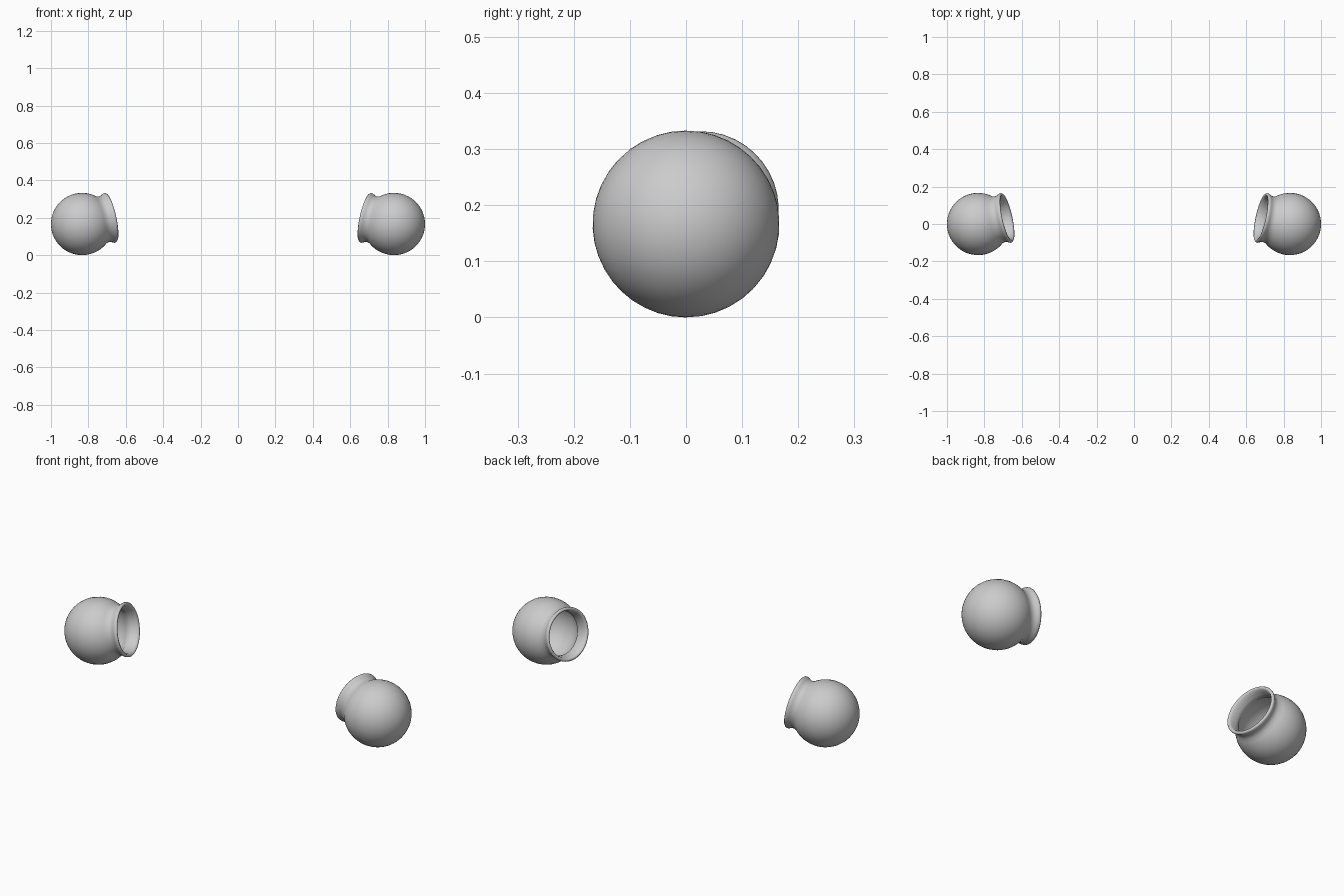
import bpy, bmesh
from math import sin, cos, acos, pi, radians
from mathutils import Vector

cube = bpy.data.objects.get("Cube")
if cube:
    bpy.data.objects.remove(cube, do_unlink=True)

RADIUS, WALL, SEGMENTS = 0.1665, 0.0145, 40

grey = bpy.data.materials.new("light_grey")
grey.use_nodes = True
colour = (0.6, 0.6, 0.6, 1)
grey.diffuse_color = colour
grey.node_tree.nodes["Principled BSDF"].inputs["Base Color"].default_value = colour


def arc(radius, end_height, steps):
    """Points (radius, height) from the closed pole up to the neck."""
    end = acos(-end_height / radius)
    return [(radius * sin(end * i / steps), -radius * cos(end * i / steps))
            for i in range(steps + 1)]


# Neck and rolled lip, from the outside of the body to the inside
lip = [(0.125, 0.12), (0.126, 0.132), (0.131, 0.142), (0.135, 0.15),
       (0.135, 0.158), (0.13, 0.163), (0.123, 0.162), (0.118, 0.155),
       (0.114, 0.14), (0.111, 0.125)]
profile = arc(RADIUS, 0.105, 22) + lip + arc(RADIUS - WALL, 0.105, 18)[::-1]


def make_bulb(name, side):
    """Hollow round vessel whose mouth points inward, back and up."""
    bm = bmesh.new()
    verts = [bm.verts.new((r, 0, h)) for r, h in profile]
    edges = [bm.edges.new(pair) for pair in zip(verts, verts[1:])]
    bmesh.ops.spin(bm, geom=verts + edges, cent=(0, 0, 0), axis=(0, 0, 1),
                   angle=2 * pi, steps=SEGMENTS, use_duplicate=False)
    bmesh.ops.remove_doubles(bm, verts=bm.verts[:], dist=0.0001)
    bmesh.ops.recalc_face_normals(bm, faces=bm.faces[:])
    mesh = bpy.data.meshes.new(name)
    bm.to_mesh(mesh)
    bm.free()
    mesh.materials.append(grey)
    mesh.shade_smooth()
    bulb = bpy.data.objects.new(name, mesh)
    bpy.context.collection.objects.link(bulb)
    mouth = Vector((-side * 0.955, 0.21, 0.21))
    bulb.rotation_mode = "QUATERNION"
    bulb.rotation_quaternion = mouth.to_track_quat("Z", "Y")
    bulb.location = (side * (1 - RADIUS), 0, RADIUS)


make_bulb("left_bulb", 1)
make_bulb("right_bulb", -1)
